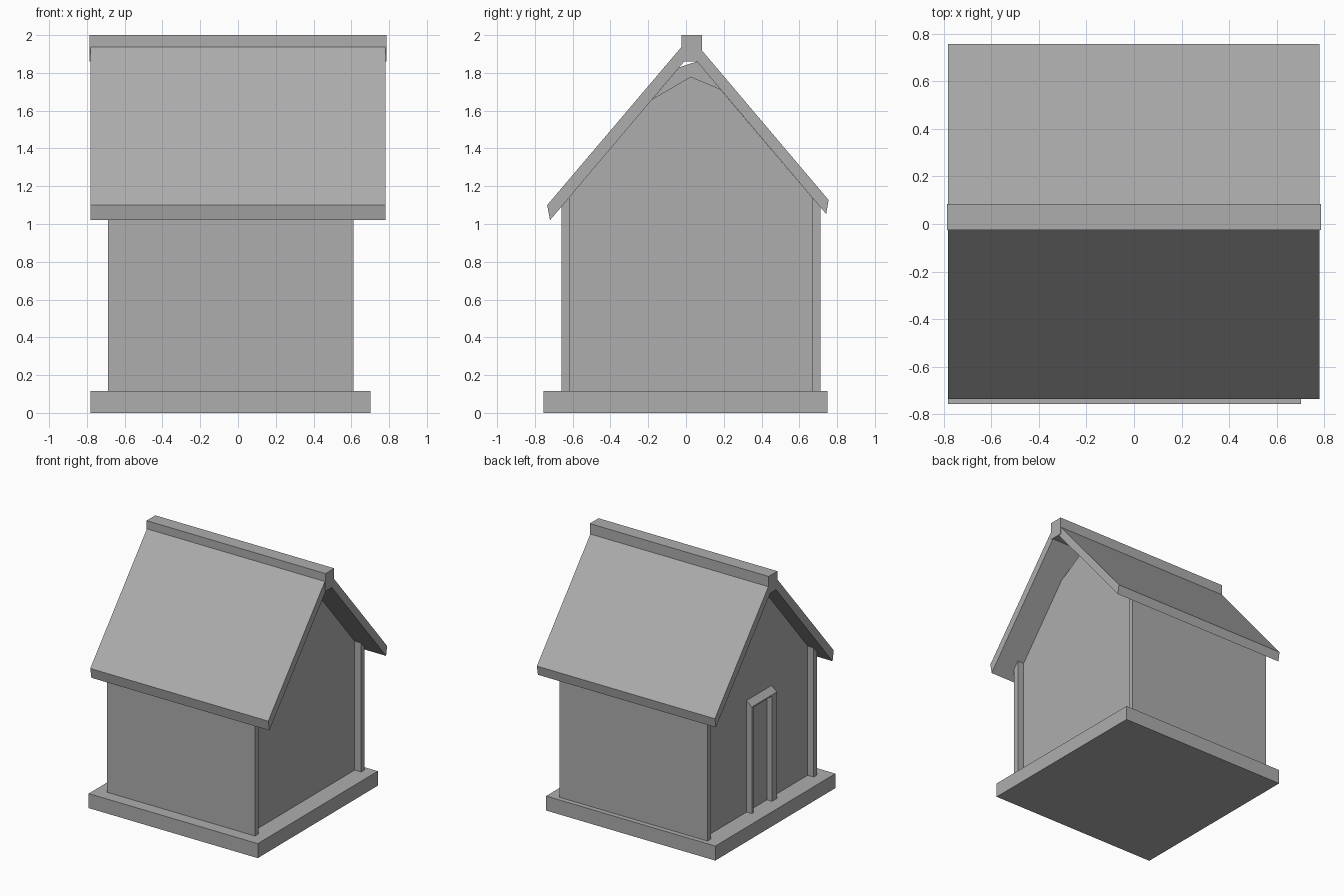
import bpy, bmesh
from mathutils import Vector

if "Cube" in bpy.data.objects:
    bpy.data.objects.remove(bpy.data.objects["Cube"], do_unlink=True)

GREY = (0.42, 0.42, 0.42, 1)
mat = bpy.data.materials.new("plain_grey")
mat.use_nodes = True
mat.diffuse_color = GREY
mat.node_tree.nodes["Principled BSDF"].inputs["Base Color"].default_value = GREY


def prism(name, profile, a, b, axis="x"):
    """Extrude a closed profile (y, z) along x, or (x, z) along y, from a to b."""
    def point(p, t):
        return Vector((t, p[0], p[1])) if axis == "x" else Vector((p[0], t, p[1]))
    bm = bmesh.new()
    face = bm.faces.new([bm.verts.new(point(p, a)) for p in profile])
    ext = bmesh.ops.extrude_face_region(bm, geom=[face])
    verts = [g for g in ext["geom"] if isinstance(g, bmesh.types.BMVert)]
    # The starting cap is put back if the extrusion consumed it
    step = point((0, 0), b - a)
    bmesh.ops.translate(bm, verts=verts, vec=step)
    bmesh.ops.recalc_face_normals(bm, faces=bm.faces[:])
    mesh = bpy.data.meshes.new(name)
    bm.to_mesh(mesh)
    bm.free()
    mesh.materials.append(mat)
    obj = bpy.data.objects.new(name, mesh)
    bpy.context.collection.objects.link(obj)
    return obj


def rect(u0, u1, z0, z1):
    return [(u0, z0), (u1, z0), (u1, z1), (u0, z1)]


FLOOR = 0.115

# Base slab
prism("base", rect(-0.755, 0.75, 0, FLOOR), -0.782, 0.702)

# Long wall panels, tops cut to the roof slope
for name, outer, inner in (("front_wall", -0.66, -0.617), ("back_wall", 0.712, 0.67)):
    prism(name, [(outer, FLOOR), (inner, FLOOR), (inner, 1.14), (outer, 1.09)], -0.688, 0.612)

# Gable walls set in from the panel ends; one has a blunt peak below the ridge
foot = [(0.67, 1.137), (0.67, FLOOR), (-0.617, FLOOR), (-0.617, 1.142)]
prism("left_gable", foot + [(-0.18, 1.66), (0.025, 1.78), (0.18, 1.715)], 0.505, 0.555)
prism("right_gable", foot + [(-0.035, 1.83), (0.058, 1.86)], -0.635, -0.585)

# Roof slabs and ridge cap
prism("front_roof", [(-0.735, 1.10), (-0.72, 1.02), (-0.01, 1.86), (-0.025, 1.936)], -0.782, 0.78)
prism("back_roof", [(0.755, 1.127), (0.742, 1.053), (0.058, 1.86), (0.085, 1.918)], -0.782, 0.78)
prism("ridge_cap", rect(-0.025, 0.085, 1.86, 2.0), -0.785, 0.785)

# Door frame: two posts and a lintel with a sloping top
for name, y0, y1 in (("door_post_back", 0.127, 0.147), ("door_post_front", -0.167, -0.107)):
    prism(name, rect(y0, y1, FLOOR, 0.957), -0.68, -0.63)
prism("door_lintel", [(-0.63, 0.95), (-0.68, 0.95), (-0.68, 0.96), (-0.635, 1.0), (-0.63, 1.0)],
      -0.167, 0.147, axis="y")
